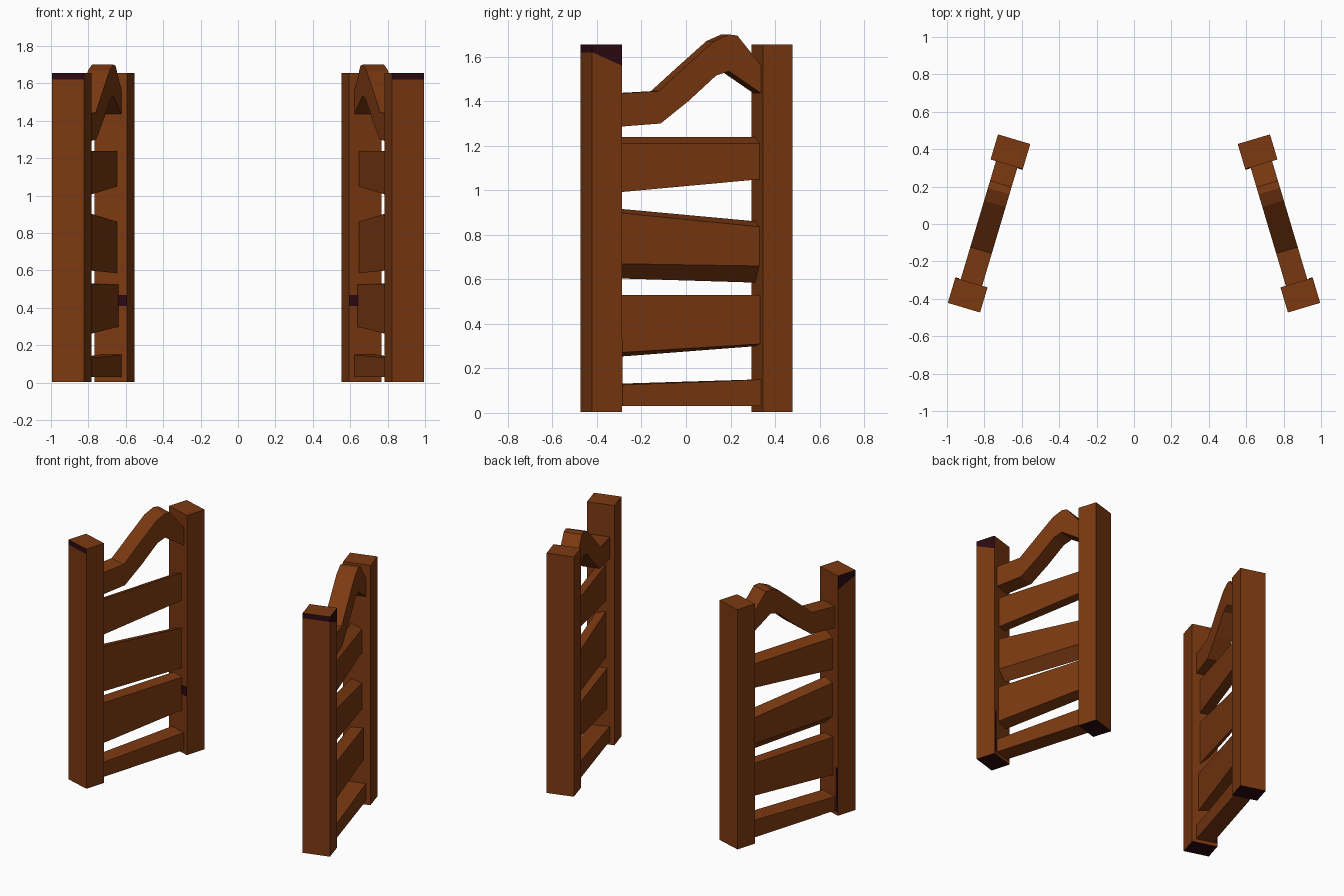
import bpy, bmesh, math
from mathutils import Vector

if "Cube" in bpy.data.objects:
    bpy.data.objects.remove(bpy.data.objects["Cube"])

ANG = math.radians(16.6)
CENTRE = Vector((0.775, 0.003, 0))


def material(name, col):
    m = bpy.data.materials.new(name)
    m.diffuse_color = (*col, 1)
    m.use_nodes = True
    m.node_tree.nodes["Principled BSDF"].inputs["Base Color"].default_value = m.diffuse_color
    return m


WOOD = material("brown wood", (0.20, 0.041, 0.0055))
DARK = material("dark stain", (0.026, 0.003, 0.006))


def place(u, v, z, side):
    """u runs along the gate (front to back), v runs outward."""
    x = CENTRE.x - u * math.sin(ANG) + v * math.cos(ANG)
    y = CENTRE.y + u * math.cos(ANG) + v * math.sin(ANG)
    return Vector((side * x, y, z))


def finish(name, bm, side, mats=(WOOD, DARK)):
    for vert in bm.verts:
        vert.co = place(*vert.co, side)
    bmesh.ops.recalc_face_normals(bm, faces=bm.faces)
    me = bpy.data.meshes.new(name)
    bm.to_mesh(me)
    bm.free()
    for m in mats:
        me.materials.append(m)
    ob = bpy.data.objects.new(name, me)
    bpy.context.collection.objects.link(ob)


def box(u0, u1, v0, v1, z0, z1):
    bm = bmesh.new()
    bmesh.ops.create_cube(bm, size=1)
    for p in bm.verts:
        p.co = ((u0 + u1) / 2 + p.co.x * (u1 - u0),
                (v0 + v1) / 2 + p.co.y * (v1 - v0),
                (z0 + z1) / 2 + p.co.z * (z1 - z0))
    return bm


def post(name, u, side, stained):
    bm = box(u - 0.07, u + 0.07, -0.09, 0.09, 0.005, 1.655)
    bm.normal_update()
    for f in bm.faces:
        if f.normal.z < -0.9:
            f.material_index = 1
    if stained:
        # slanted stain line below the top
        slope = 0.06 / 0.14
        bmesh.ops.bisect_plane(bm, geom=bm.verts[:] + bm.edges[:] + bm.faces[:],
                               plane_co=(u - 0.07, 0, 1.62), plane_no=(slope, 0, 1))
        bm.normal_update()
        for f in bm.faces:
            c = f.calc_center_median()
            if (abs(f.normal.z) < 0.5 and f.normal.x < 0.5
                    and f.normal.y > -0.5 and c.z > 1.62 - slope * (c.x - u + 0.07)):
                f.material_index = 1
    finish(name, bm, side)


def slat(name, half, top, bottom, side):
    """top and bottom: heights (inner front, inner back, outer front, outer back)."""
    bm = box(-0.34, 0.34, -half, half, -1, 1)
    for p in bm.verts:
        i = (1 if p.co.x > 0 else 0) + (2 if p.co.y > 0 else 0)
        p.co.z = top[i] if p.co.z > 0 else bottom[i]
    finish(name, bm, side)


# Wavy top rail: (u, lower z, top u, top z)
RAIL = [(-0.34, 1.285, -0.34, 1.435), (-0.14, 1.30, -0.15, 1.445),
        (-0.01, 1.40, -0.03, 1.55), (0.12, 1.515, 0.11, 1.67),
        (0.18, 1.535, 0.18, 1.70), (0.20, 1.522, 0.22, 1.695),
        (0.34, 1.43, 0.34, 1.55)]


def top_rail(name, side):
    bm = bmesh.new()
    rings = [[bm.verts.new(c) for c in ((a, -0.06, b), (a, 0.06, b),
                                        (c2, 0.06, d), (c2, -0.06, d))]
             for a, b, c2, d in RAIL]
    for r, q in zip(rings, rings[1:]):
        for i in range(4):
            j = (i + 1) % 4
            bm.faces.new((r[i], r[j], q[j], q[i]))
    bm.faces.new(rings[0])
    bm.faces.new(rings[-1])
    finish(name, bm, side)


for side, label in ((1, "right"), (-1, "left")):
    post(label + "_front_post", -0.40, side, True)
    post(label + "_back_post", 0.40, side, False)
    slat(label + "_bottom_slat", 0.06, (0.13, 0.15, 0.125, 0.15),
         (0.03, 0.03, 0.03, 0.03), side)
    slat(label + "_lower_slat", 0.043, (0.53, 0.525, 0.53, 0.53),
         (0.25, 0.30, 0.27, 0.31), side)
    slat(label + "_middle_slat", 0.035, (0.92, 0.86, 0.90, 0.835),
         (0.605, 0.585, 0.67, 0.66), side)
    slat(label + "_upper_slat", 0.035, (1.24, 1.24, 1.21, 1.21),
         (0.99, 1.05, 0.99, 1.05), side)
    top_rail(label + "_top_rail", side)
    # thin stain marks on the slat sides of the posts
    for n, dims in (("low", (-0.331, -0.327, 0.07, 0.09, 0.03, 0.33)),
                    ("patch", (0.326, 0.331, -0.09, -0.04, 0.41, 0.47))):
        bm = box(*dims)
        for f in bm.faces:
            f.material_index = 1
        finish(f"{label}_stain_{n}", bm, side)
